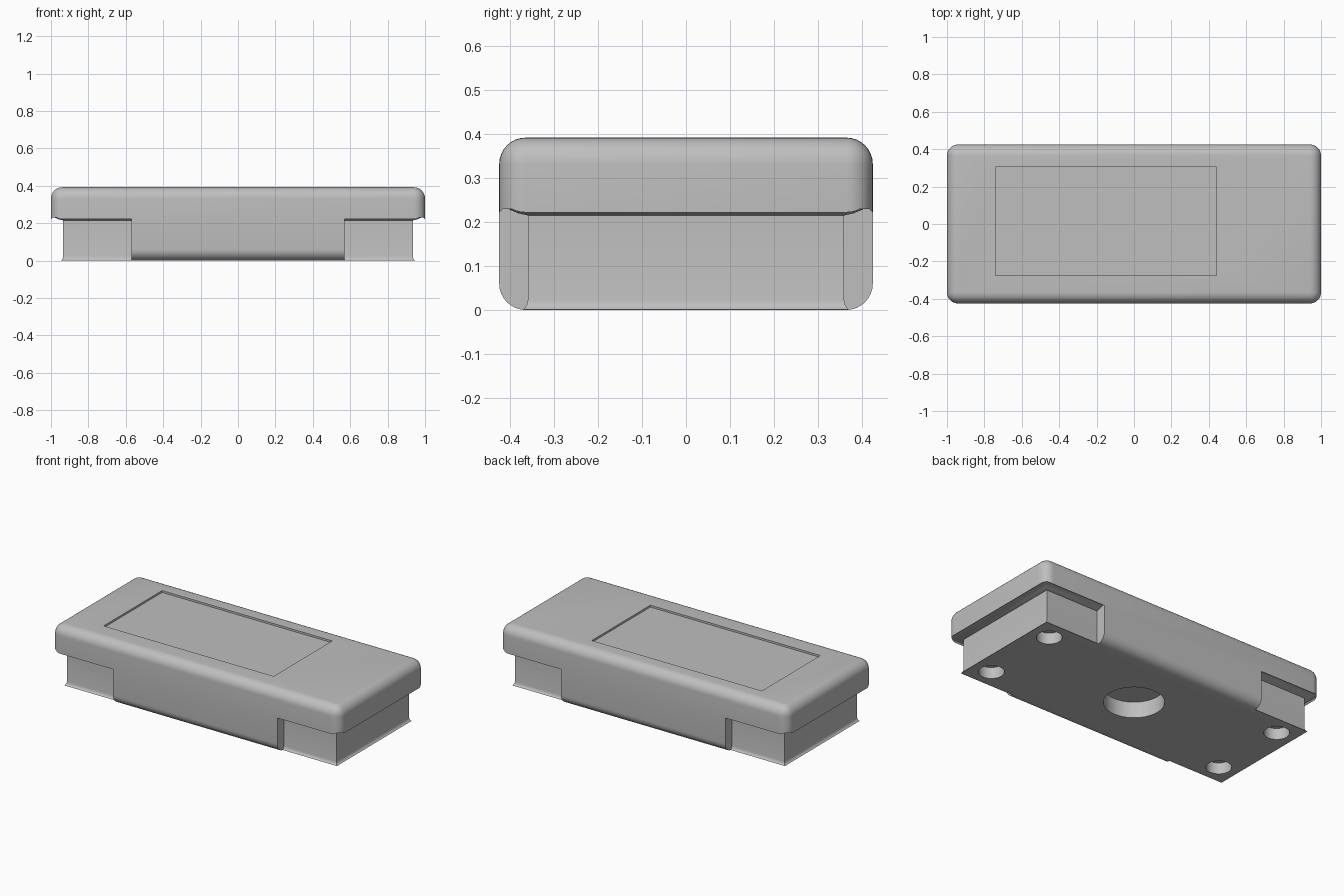
import bpy, bmesh
from mathutils import Matrix

default = bpy.data.objects.get("Cube")
if default:
    bpy.data.objects.remove(default, do_unlink=True)

grey = bpy.data.materials.new("plain_grey")
grey.use_nodes = True
colour = (0.52, 0.52, 0.52, 1)
grey.diffuse_color = colour
grey.node_tree.nodes["Principled BSDF"].inputs["Base Color"].default_value = colour


def make_object(name, bm):
    bmesh.ops.recalc_face_normals(bm, faces=bm.faces)
    mesh = bpy.data.meshes.new(name)
    bm.to_mesh(mesh)
    bm.free()
    mesh.materials.append(grey)
    obj = bpy.data.objects.new(name, mesh)
    bpy.context.collection.objects.link(obj)
    return obj


def box(name, low, high, radius=0):
    bm = bmesh.new()
    size = [b - a for a, b in zip(low, high)]
    centre = [(a + b) / 2 for a, b in zip(low, high)]
    bmesh.ops.create_cube(bm, size=1, matrix=Matrix.Translation(centre) @ Matrix.Diagonal((*size, 1)))
    if radius:
        bmesh.ops.bevel(bm, geom=bm.edges[:], offset=radius, segments=8, profile=0.5, affect='EDGES')
    return make_object(name, bm)


def hole(name, x, y, radius, depth):
    bm = bmesh.new()
    bmesh.ops.create_cone(bm, cap_ends=True, segments=48, radius1=radius, radius2=radius,
                          depth=2 * depth, matrix=Matrix.Translation((x, y, 0)))
    return make_object(name, bm)


def end_notch(name, side):
    """C-shaped cutter leaving a foot with a flared base and a hooked lip above."""
    profile = [(0.015, -0.05), (0.015, -0.002), (0.006, 0.005), (0.002, 0.012), (0, 0.022),
               (0, 0.215), (0.022, 0.22), (0.045, 0.23), (0.056, 0.23), (0.065, 0.222),
               (0.2, 0.222), (0.2, -0.05)]
    # corner x, corner y, and the outward direction at that corner
    path = [(0.57, -0.36, 0, -1), (0.935, -0.36, 1, -1), (0.935, 0.36, 1, 1), (0.57, 0.36, 0, 1)]
    bm = bmesh.new()
    rings = [[bm.verts.new((side * (x + dx * off), y + dy * off, z)) for off, z in profile]
             for x, y, dx, dy in path]
    n = len(profile)
    for a, b in zip(rings, rings[1:]):
        for i in range(n):
            j = (i + 1) % n
            bm.faces.new((a[i], a[j], b[j], b[i]))
    bm.faces.new(rings[0])
    bm.faces.new(rings[-1])
    return make_object(name, bm)


# Rounded case
case = box("case", (-1, -0.425, 0), (1, 0.425, 0.392), radius=0.06)

# Notches at both ends, top recess, underside holes
cutters = [end_notch("end_notch", s) for s in (-1, 1)]
cutters.append(box("top_recess", (-0.74, -0.275, 0.38), (0.44, 0.305, 0.5)))
cutters.append(hole("centre_hole", 0, 0, 0.17, 0.1))
cutters += [hole("foot_hole", x, y, 0.072, 0.07) for x in (-0.825, 0.825) for y in (-0.25, 0.25)]

bpy.context.view_layer.objects.active = case
for cutter in cutters:
    mod = case.modifiers.new("cut", 'BOOLEAN')
    mod.operation = 'DIFFERENCE'
    mod.solver = 'EXACT'
    mod.object = cutter
    bpy.ops.object.modifier_apply(modifier=mod.name)
    bpy.data.objects.remove(cutter, do_unlink=True)

bpy.ops.object.select_all(action='DESELECT')
case.select_set(True)
bpy.ops.object.shade_smooth_by_angle(angle=0.6)
